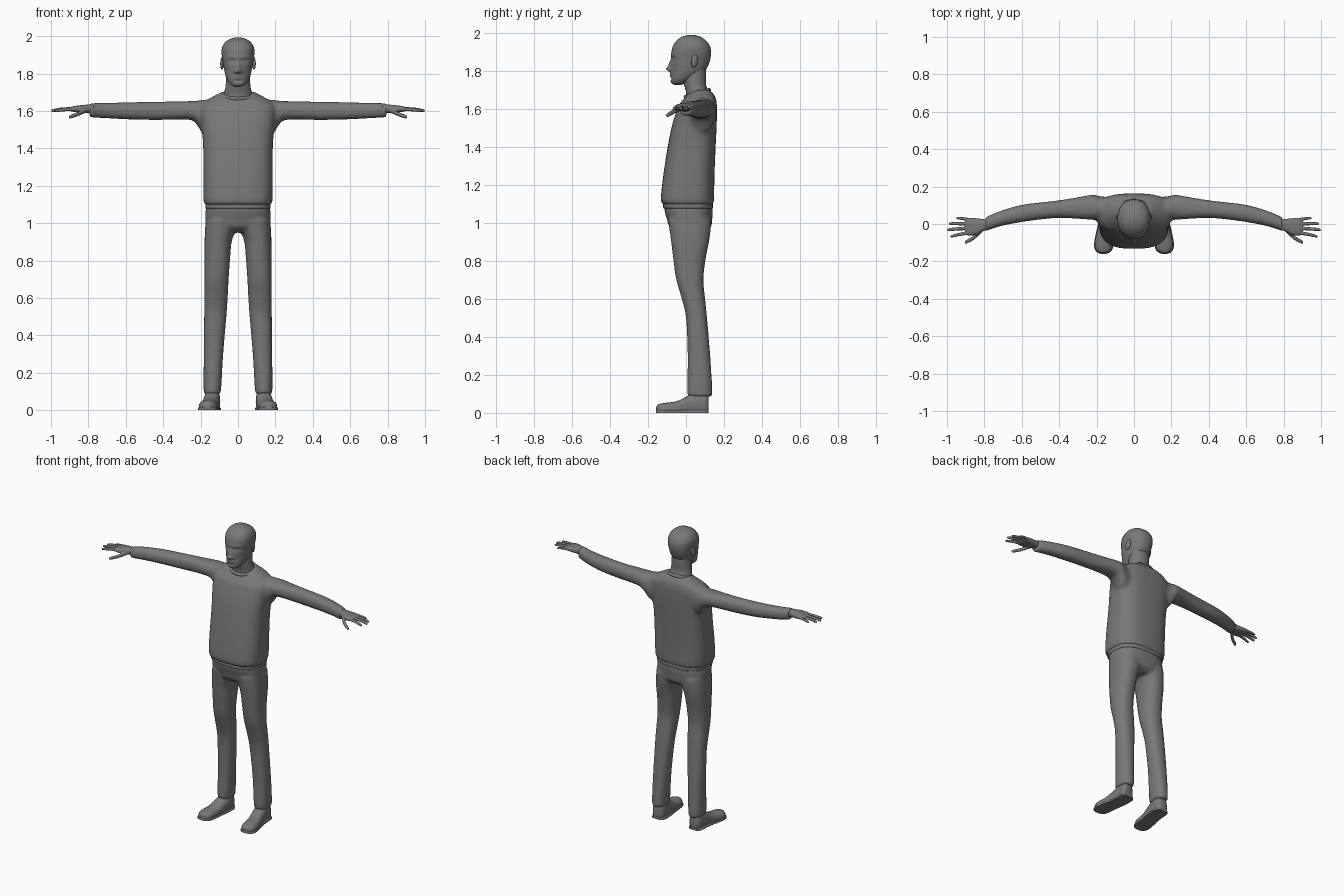
import bpy, bmesh, math
from mathutils import Vector, Matrix

# Dark grey for the whole figure
grey = bpy.data.materials.new("dark_grey")
grey.diffuse_color = (.19, .19, .19, 1)


def smooth_rows(rows, sub):
    """Catmull-Rom interpolation between section rows."""
    out = []
    for i in range(len(rows) - 1):
        p = [rows[min(max(j, 0), len(rows) - 1)] for j in (i - 1, i, i + 1, i + 2)]
        for s in range(sub):
            t = s / sub
            out.append([b + .5 * t * (c - a + t * (2*a - 5*b + 4*c - d + t * (3*(b - c) + d - a)))
                        for a, b, c, d in zip(*p)])
    return out + [rows[-1]]


def loft(bm, axis, rows, n=32, sub=5, exp=2.3, mirror=False):
    """Rows are (position on axis, min a, max a, min b, max b) of rounded sections."""
    for side in ((1, -1) if mirror else (1,)):
        rings = []
        for t, a0, a1, b0, b1 in smooth_rows(rows, sub):
            ring = []
            for k in range(n):
                g = 2 * math.pi * k / n
                c, s = math.cos(g), math.sin(g)
                a = (a0 + a1) / 2 + (a1 - a0) / 2 * math.copysign(abs(c) ** (2 / exp), c)
                b = (b0 + b1) / 2 + (b1 - b0) / 2 * math.copysign(abs(s) ** (2 / exp), s)
                co = {'x': (t, a, b), 'y': (a, t, b), 'z': (a, b, t)}[axis]
                ring.append(bm.verts.new((co[0] * side, co[1], co[2])))
            rings.append(ring)
        for r, q in zip(rings, rings[1:]):
            for k in range(n):
                bm.faces.new((r[k], r[(k + 1) % n], q[(k + 1) % n], q[k]))
        bm.faces.new(rings[0])
        bm.faces.new(rings[-1])


def finish(bm, name, voxel=0, smooth=10):
    bmesh.ops.recalc_face_normals(bm, faces=bm.faces)
    me = bpy.data.meshes.new(name)
    bm.to_mesh(me)
    bm.free()
    me.materials.append(grey)
    me.shade_smooth()
    me.set_sharp_from_angle(angle=math.radians(45))
    ob = bpy.data.objects.new(name, me)
    bpy.context.collection.objects.link(ob)
    if voxel:
        m = ob.modifiers.new("blend", 'REMESH')
        m.mode, m.voxel_size, m.use_smooth_shade = 'VOXEL', voxel, True
        m = ob.modifiers.new("relax", 'SMOOTH')
        m.factor, m.iterations = .5, smooth
    return ob


def sym(rows):
    return [(z, -w, w, y0, y1) for z, w, y0, y1 in rows]


# Sweater: torso and sleeves blended into one skin, neckline dropped at the front
bm = bmesh.new()
loft(bm, 'z', sym([(1.098, .178, -.124, .144), (1.125, .185, -.133, .148), (1.25, .186, -.12, .15),
                   (1.4, .186, -.097, .156), (1.5, .193, -.077, .161), (1.58, .2, -.054, .163),
                   (1.63, .195, -.036, .162), (1.665, .155, -.018, .155), (1.69, .11, .0, .137),
                   (1.702, .09, .02, .12)]), n=48, exp=2.8)
for v in bm.verts:
    v.co.z -= 5 * max(0, v.co.z - 1.62) * max(0, .06 - v.co.y)
loft(bm, 'x', [(.1, .02, .14, 1.5, 1.66), (.18, .02, .148, 1.475, 1.66), (.215, .022, .157, 1.52, 1.655),
               (.25, .024, .153, 1.551, 1.653), (.35, .03, .135, 1.553, 1.651), (.45, .029, .121, 1.551, 1.649),
               (.6, .01, .103, 1.555, 1.646), (.72, -.014, .068, 1.561, 1.644),
               (.795, -.04, .036, 1.566, 1.642)], mirror=True)
finish(bm, "sweater", .009, 14)

# Ribbed hem below the sweater body
bm = bmesh.new()
loft(bm, 'z', sym([(1.078, .171, -.117, .139), (1.086, .175, -.121, .142), (1.115, .174, -.12, .141)]), n=48, exp=2.7)
finish(bm, "sweater_hem")

# Collar ring, lower at the front
bm = bmesh.new()
R = 40
rings = []
for i in range(R):
    g = 2 * math.pi * i / R
    c = Vector((.083 * math.cos(g), .06 + .062 * math.sin(g), 1.683 + .018 * math.sin(g)))
    out = Vector((math.cos(g), math.sin(g), 0))
    rings.append([bm.verts.new(c + out * .011 * math.cos(h) + Vector((0, 0, .011 * math.sin(h))))
                  for h in [2 * math.pi * k / 10 for k in range(10)]])
for i in range(R):
    r, q = rings[i], rings[(i + 1) % R]
    for k in range(10):
        bm.faces.new((r[k], r[(k + 1) % 10], q[(k + 1) % 10], q[k]))
finish(bm, "collar")

# Trousers: hips and two legs blended
bm = bmesh.new()
loft(bm, 'z', sym([(.95, .11, -.05, .1), (.98, .165, -.088, .132), (1.02, .174, -.1, .138),
                   (1.06, .174, -.112, .141), (1.1, .168, -.116, .137)]), n=48, exp=2.5)
loft(bm, 'z', [(.085, .096, .177, .014, .133), (.115, .09, .184, .007, .139), (.3, .079, .183, .009, .128),
               (.5, .062, .181, .0, .111), (.6, .055, .181, -.022, .101), (.7, .05, .18, -.051, .092),
               (.8, .043, .179, -.066, .102), (.9, .034, .179, -.078, .121),
               (.97, .01, .176, -.088, .131), (1.02, .0, .172, -.095, .133)], mirror=True)
finish(bm, "trousers", .009, 8)

# Shoes and soles, clamped flat on the ground
shoe = [(-.157, .155, .173, .0, .03), (-.151, .136, .191, -.02, .042), (-.138, .122, .203, -.02, .048),
        (-.11, .113, .21, -.02, .053), (-.05, .107, .2, -.02, .061), (.0, .1, .188, -.02, .085),
        (.05, .095, .182, -.02, .11), (.1, .098, .178, -.02, .11), (.118, .115, .165, -.01, .09)]
sole = [(y * 1.015, a - .004, b + .004, -.018, .017) for y, a, b, c, d in shoe]
for name, rows, e in (("shoes", shoe, 2.4), ("soles", sole, 5)):
    bm = bmesh.new()
    loft(bm, 'y', rows, exp=e, mirror=True)
    for v in bm.verts:
        v.co.z = max(v.co.z, 0)
    finish(bm, name)

# Hands: palm, four fingers and thumb
bm = bmesh.new()
loft(bm, 'x', [(.77, -.03, .025, 1.588, 1.635), (.805, -.037, .026, 1.589, 1.634), (.845, -.058, .031, 1.591, 1.63),
               (.885, -.062, .034, 1.596, 1.624), (.9, -.055, .028, 1.602, 1.617)], exp=2.6, mirror=True)
fingers = [((.87, .023, 1.61), (.91, .028, 1.608), (.95, .032, 1.601), .0085),
           ((.87, .001, 1.612), (.94, .002, 1.609), (.99, .002, 1.601), .0095),
           ((.87, -.022, 1.612), (.945, -.026, 1.609), (1.0, -.031, 1.601), .0095),
           ((.87, -.046, 1.61), (.93, -.055, 1.607), (.982, -.067, 1.599), .0095),
           ((.81, -.03, 1.604), (.855, -.072, 1.584), (.905, -.1, 1.566), .012)]
for p, q, e, r in fingers:
    pts = [(p, r), (q, r), ([q[i] * .15 + e[i] * .85 for i in range(3)], r * .8), (e, r * .25)]
    loft(bm, 'x', [(c[0], c[1] - s, c[1] + s, c[2] - s, c[2] + s) for c, s in pts], n=12, sub=4, exp=2, mirror=True)
finish(bm, "hands", .004, 3)

# Neck
bm = bmesh.new()
loft(bm, 'z', sym([(1.64, .085, .0, .13), (1.69, .076, .0, .118), (1.73, .067, -.01, .106),
                   (1.77, .064, -.015, .106), (1.82, .06, -.01, .105)]), exp=2.1)
finish(bm, "neck")

# Head, with facial features pushed in and out of the front
bm = bmesh.new()
loft(bm, 'z', sym([(1.729, .016, -.062, -.025), (1.738, .036, -.074, .0), (1.76, .055, -.079, .04),
                   (1.79, .067, -.081, .085), (1.82, .074, -.081, .112), (1.86, .081, -.079, .127),
                   (1.9, .087, -.077, .132), (1.935, .086, -.068, .125), (1.965, .071, -.046, .103),
                   (1.983, .047, -.02, .075), (1.992, .018, .012, .045)]), n=128, sub=9, exp=2.2)
features = [(0, 1.812, .011, .009, .02), (0, 1.835, .009, .016, .011), (.012, 1.81, .006, .006, .007),
            (.033, 1.866, .014, .009, -.01), (.033, 1.864, .009, .005, .005), (.03, 1.885, .02, .007, .003),
            (0, 1.786, .018, .004, .004), (0, 1.774, .015, .004, .004), (0, 1.745, .018, .009, .004),
            (0, 1.761, .016, .005, -.003), (.045, 1.81, .015, .02, -.004)]
for v in bm.verts:
    x, y, z = v.co
    if y < .01:
        for fx, fz, sx, sz, d in features:
            v.co.y -= d * math.exp(-((abs(x) - fx) / sx) ** 2 / 2 - ((z - fz) / sz) ** 2 / 2)
finish(bm, "head")

# Ears
bm = bmesh.new()
for s in (1, -1):
    base = Matrix.Translation((s * .085, .045, 1.855)) @ Matrix.Rotation(s * .3, 4, 'Z') @ Matrix.Rotation(-.15, 4, 'X')
    bmesh.ops.create_uvsphere(bm, u_segments=20, v_segments=12, radius=1,
                              matrix=base @ Matrix.Diagonal((.009, .018, .034, 1)))
finish(bm, "ears")
